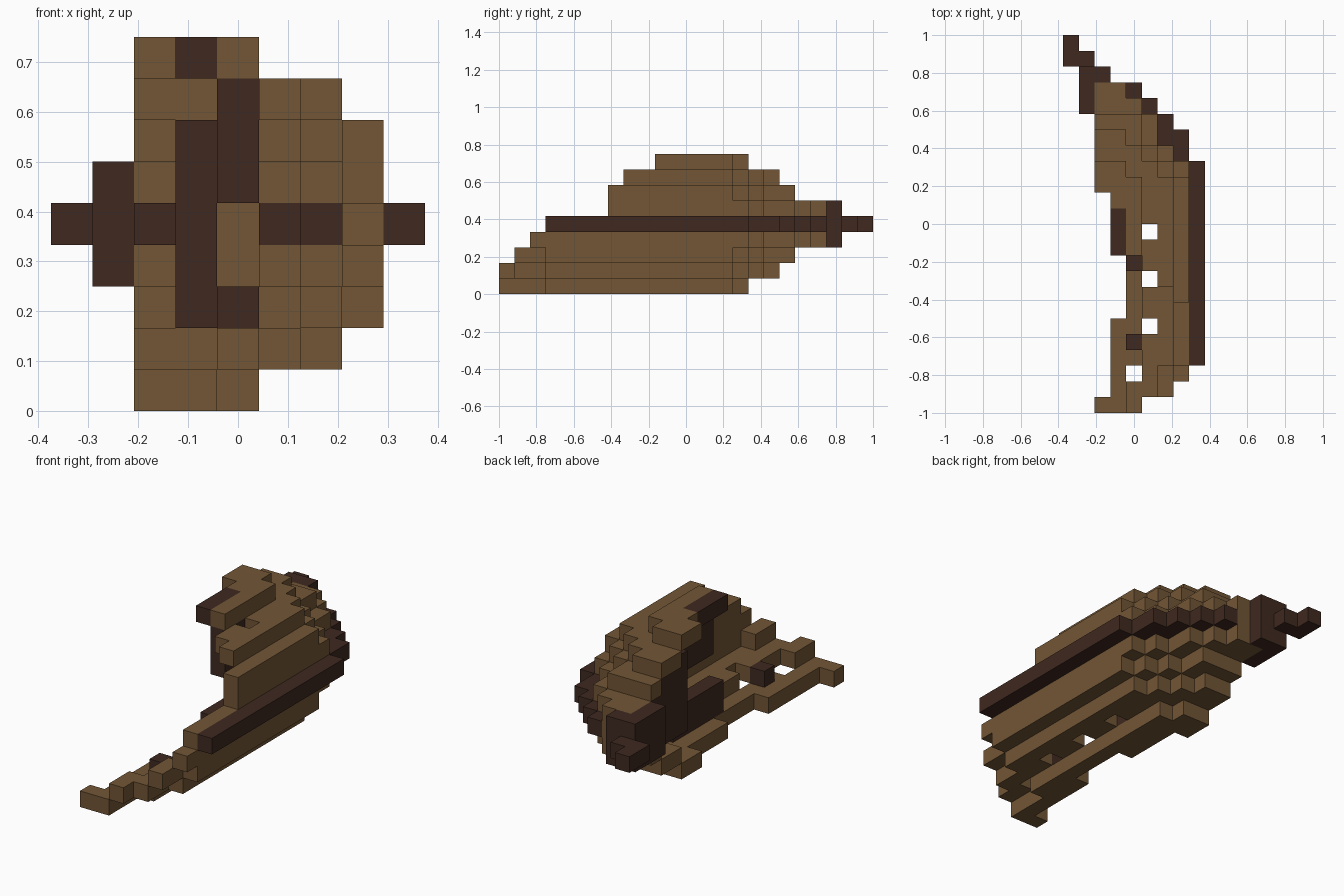
import bpy
import bmesh
from mathutils import Vector

old = bpy.data.objects.get("Cube")
if old:
    bpy.data.objects.remove(old, do_unlink=True)

UNIT = 2 / 24
MID = 4          # layer of the keel


def material(name, colour):
    m = bpy.data.materials.new(name)
    m.use_nodes = True
    m.diffuse_color = (*colour, 1)
    m.node_tree.nodes["Principled BSDF"].inputs["Base Color"].default_value = (*colour, 1)
    return m


plank_brown = material("plank brown", (0.168, 0.092, 0.036))
dark_timber = material("dark timber", (0.050, 0.022, 0.014))


# Hull shape: outermost column for each distance from the keel
def outer(d, j):
    if j < 3:
        stern = {4: (3, 3, 3), 3: (4, 5, 5), 2: (-1, 6, 6), 1: (-1, -1, 7), 0: (-1, -1, -1)}
        return stern[d][j]
    if d < 2:
        bow = (6, 5, 5, 4, 3)
        return 7 if j < 16 else bow[j - 16] if j < 21 else -1
    if d == 2:
        bow = (6, 5, 4, 4)
        return 7 if j < 15 else bow[j - 15] if j < 19 else -1
    if d == 3:
        bow = (5, 4, 3)
        return 6 if j < 15 else bow[j - 15] if j < 18 else -1
    return 4 if j < 15 else 3 if j < 16 else -1


# Sheer line: open edge of the hull
def sheer(j):
    if j == 0 or j >= 14:
        return 2
    return 4 if 6 <= j <= 9 else 3


def inside(i, j, k):
    d = abs(k - MID)
    return d <= 4 and i <= outer(d, j)


# Planking: the outer skin, broken away along the upper stern
broken_start = {5: 7, 6: 7, 7: 8, 8: 10}
hull = set()
for k in range(9):
    out = 1 if k > MID else -1
    for j in range(broken_start.get(k, 0), 21):
        for i in range(sheer(j), 9):
            if inside(i, j, k) and not (
                    inside(i + 1, j, k) and inside(i, j + 1, k)
                    and (k == MID or inside(i, j, k + out))):
                hull.add((i, j, k))

# Gaps between the planks
for k in (1, 7):
    hull -= {(5, j, k) for j in (5, 8, 11)}
    hull.discard((4, 2, k))


def box(i, j, k):
    """All cells in three inclusive ranges."""
    return {(a, b, c) for a in range(i[0], i[1] + 1)
            for b in range(j[0], j[1] + 1) for c in range(k[0], k[1] + 1)}


M = (MID, MID)
keel = box((8, 8), (3, 15), M)

# Curved stem and prow
stem = box((7, 7), (16, 17), M) | box((6, 6), (16, 18), M)
stem |= box((5, 5), (17, 19), M) | box((4, 4), (20, 20), M)
prow = box((1, 1), (19, 21), (3, 5)) | box((2, 2), (21, 21), (3, 5))
prow |= box((0, 1), (22, 22), M) | box((0, 0), (23, 23), M)

# Deck around an open hatch, raised toward the bow
deck = box((4, 4), (9, 13), (1, 2)) | box((4, 4), (10, 13), (5, 7))
deck |= box((3, 3), (14, 17), (2, 6)) | box((2, 2), (18, 19), M)
deck.add((4, 4, 1))
rail = box((3, 3), (10, 12), (8, 8))

parts = [("hull_planks", hull, plank_brown), ("keel", keel, dark_timber),
         ("stem", stem, dark_timber), ("prow", prow, dark_timber),
         ("deck_remains", deck, dark_timber), ("upper_rail", rail, dark_timber)]
hull -= keel | stem | prow | deck | rail
occupied = set().union(*(cells for _, cells, _ in parts))
ORIGIN = Vector((-4.5, -12, 0))


# Turn cells into a mesh of their exposed faces
def build(name, cells, mat):
    bm = bmesh.new()
    for cell in sorted(cells):
        for axis in range(3):
            for side in (0, 1):
                near = list(cell)
                near[axis] += 2 * side - 1
                if tuple(near) in occupied:
                    continue
                u, v = (axis + 1) % 3, (axis + 2) % 3
                corners = []
                for du, dv in ((0, 0), (1, 0), (1, 1), (0, 1)):
                    p = Vector(cell) + ORIGIN
                    p[axis] += side
                    p[u] += du
                    p[v] += dv
                    corners.append(bm.verts.new(p * UNIT))
                bm.faces.new(corners if side else corners[::-1])
    bmesh.ops.remove_doubles(bm, verts=bm.verts, dist=UNIT / 100)
    mesh = bpy.data.meshes.new(name)
    bm.to_mesh(mesh)
    bm.free()
    mesh.materials.append(mat)
    bpy.context.collection.objects.link(bpy.data.objects.new(name, mesh))


for part in parts:
    build(*part)
